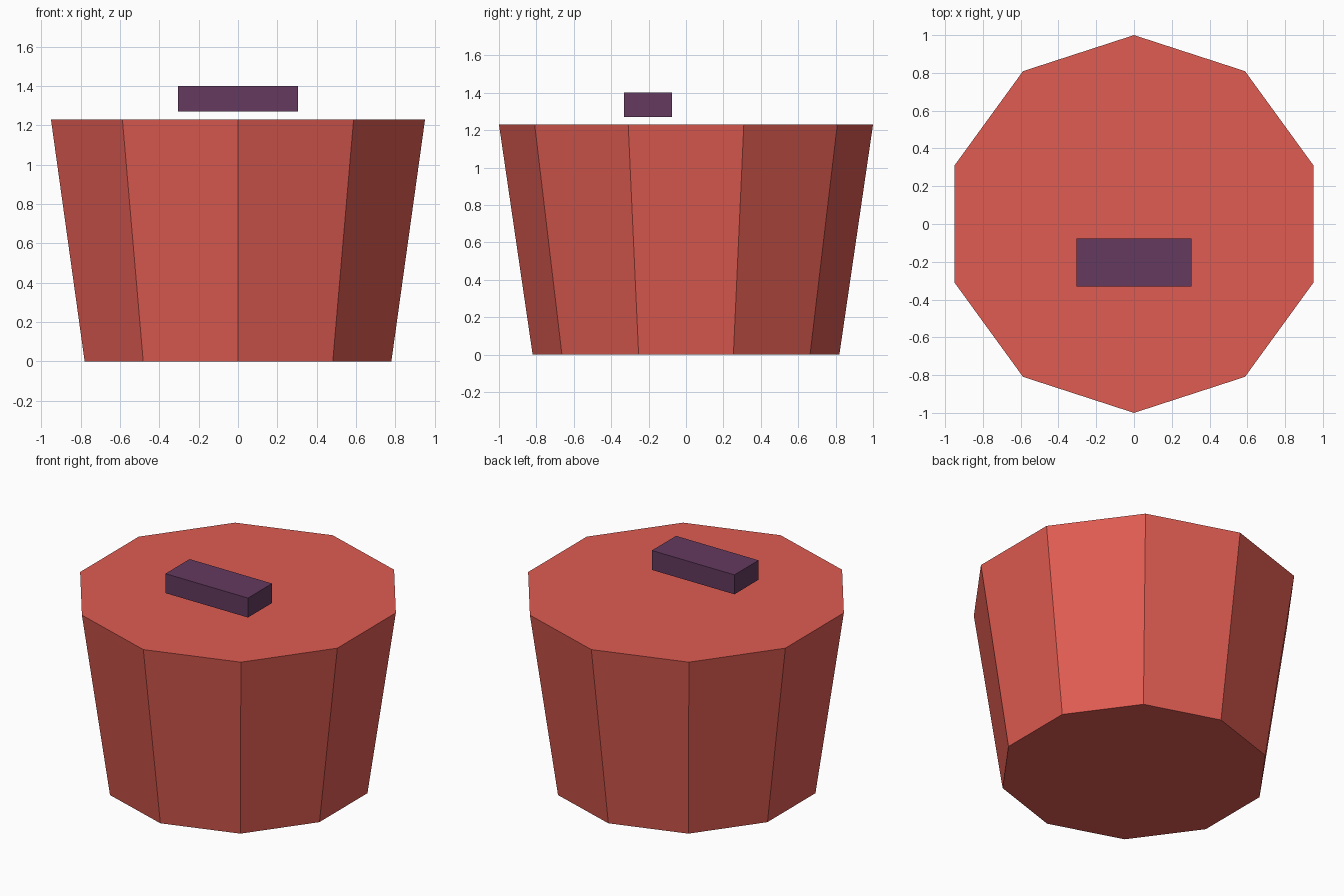
import bpy, bmesh
from mathutils import Matrix, Vector

if "Cube" in bpy.data.objects:
    bpy.data.objects.remove(bpy.data.objects["Cube"])


def material(name, color):
    mat = bpy.data.materials.new(name)
    mat.diffuse_color = (*color, 1.0)
    mat.use_nodes = True
    mat.node_tree.nodes["Principled BSDF"].inputs["Base Color"].default_value = mat.diffuse_color
    return mat


def add_object(name, bm, mat):
    mesh = bpy.data.meshes.new(name)
    bm.to_mesh(mesh)
    bm.free()
    mesh.materials.append(mat)
    obj = bpy.data.objects.new(name, mesh)
    bpy.context.collection.objects.link(obj)
    return obj


red = material("red", (0.74, 0.107, 0.084))
purple = material("purple", (0.127, 0.042, 0.114))

# Ten-sided tapered tub, corners pointing to front and back
HEIGHT = 1.23
bm = bmesh.new()
bmesh.ops.create_cone(bm, cap_ends=True, cap_tris=False, segments=10,
                      radius1=0.82, radius2=1.0, depth=HEIGHT,
                      matrix=Matrix.Translation((0, 0, HEIGHT / 2)))
add_object("tapered_tub", bm, red)

# Small block hovering just above the lid, towards the front
bm = bmesh.new()
bmesh.ops.create_cube(bm, size=1.0)
bmesh.ops.scale(bm, verts=bm.verts, vec=Vector((0.61, 0.255, 0.13)))
bmesh.ops.translate(bm, verts=bm.verts, vec=Vector((0, -0.203, 1.335)))
add_object("top_block", bm, purple)
